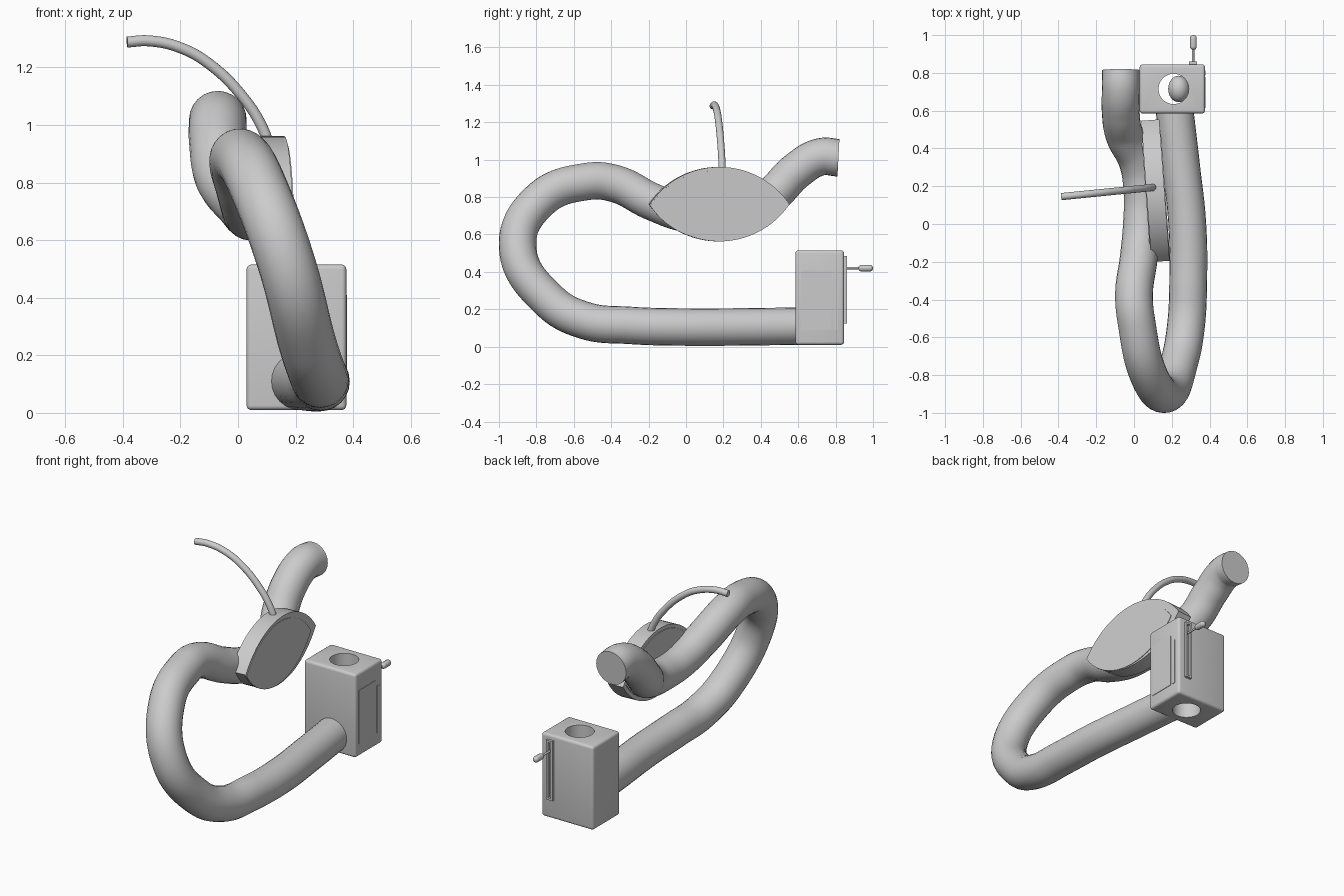
import bpy, bmesh, math
from mathutils import Matrix, Vector

if "Cube" in bpy.data.objects:
    bpy.data.objects.remove(bpy.data.objects["Cube"])


def activate(ob):
    bpy.ops.object.select_all(action='DESELECT')
    ob.select_set(True)
    bpy.context.view_layer.objects.active = ob


def smooth(ob, angle=35):
    activate(ob)
    bpy.ops.object.shade_smooth_by_angle(angle=math.radians(angle))


def tube(name, pts, radius):
    cu = bpy.data.curves.new(name, 'CURVE')
    cu.dimensions = '3D'
    cu.bevel_depth = radius
    cu.bevel_resolution = 10
    cu.resolution_u = 14
    cu.use_fill_caps = True
    sp = cu.splines.new('BEZIER')
    sp.bezier_points.add(len(pts) - 1)
    for bp, p in zip(sp.bezier_points, pts):
        bp.co = p
        bp.handle_left_type = bp.handle_right_type = 'AUTO'
    ob = bpy.data.objects.new(name, cu)
    bpy.context.collection.objects.link(ob)
    activate(ob)
    bpy.ops.object.convert(target='MESH')
    ob = bpy.context.object
    smooth(ob)
    return ob


def box(name, lo, hi, bevel=0.0):
    lo, hi = Vector(lo), Vector(hi)
    bpy.ops.mesh.primitive_cube_add(size=1, location=(lo + hi) / 2)
    ob = bpy.context.object
    ob.name = name
    ob.scale = hi - lo
    bpy.ops.object.transform_apply(location=False, rotation=False, scale=True)
    if bevel:
        m = ob.modifiers.new('bevel', 'BEVEL')
        m.width, m.segments = bevel, 4
    return ob


def lens(name, centre, half_len, half_h, x0, x1, turn):
    # two circular arcs meeting in points, extruded along x
    r = (half_len ** 2 + half_h ** 2) / (2 * half_h)
    a = math.asin(half_len / r)
    n = 32
    arc = []
    for i in range(n):
        t = -a + 2 * a * i / n
        arc.append((r * math.sin(t), r * math.cos(t) - (r - half_h)))
    outline = arc + [(-y, -z) for y, z in arc]
    bm = bmesh.new()
    face = bm.faces.new([bm.verts.new((x0, y, z)) for y, z in outline])
    ext = bmesh.ops.extrude_face_region(bm, geom=[face])
    verts = [v for v in ext['geom'] if isinstance(v, bmesh.types.BMVert)]
    bmesh.ops.translate(bm, verts=verts, vec=(x1 - x0, 0, 0))
    bmesh.ops.recalc_face_normals(bm, faces=bm.faces)
    me = bpy.data.meshes.new(name)
    bm.to_mesh(me)
    bm.free()
    ob = bpy.data.objects.new(name, me)
    bpy.context.collection.objects.link(ob)
    ob.matrix_world = Matrix.Translation(centre) @ Matrix.Rotation(turn, 4, 'Z')
    smooth(ob)
    return ob


def ellipsoid(name, centre, scale):
    bpy.ops.mesh.primitive_uv_sphere_add(segments=32, ring_count=16, radius=1, location=centre)
    ob = bpy.context.object
    ob.name = name
    ob.scale = scale
    smooth(ob, 60)


# Thick looping pipe
tube("main_pipe", [
    (0.215, 0.60, 0.11), (0.25, 0.30, 0.106), (0.282, 0.0, 0.105), (0.287, -0.30, 0.114),
    (0.275, -0.54, 0.14), (0.24, -0.73, 0.245), (0.165, -0.90, 0.53), (0.07, -0.78, 0.785),
    (0.015, -0.53, 0.883), (0.0, -0.38, 0.872), (0.025, -0.18, 0.775), (0.042, 0.0, 0.712),
    (0.045, 0.17, 0.70), (0.02, 0.33, 0.73), (-0.05, 0.47, 0.82), (-0.07, 0.59, 0.94),
    (-0.07, 0.72, 1.015), (-0.07, 0.815, 1.01)], 0.1)

# Pointed oval plate with inlays on both faces
turn = math.radians(4.2)
lens("oval_plate", (0.113, 0.176, 0.762), 0.375, 0.199, -0.048, 0.048, turn)
lens("front_inlay", (0.115, 0.148, 0.755), 0.345, 0.185, 0.04, 0.052, turn)
lens("back_inlay", (0.113, 0.176, 0.762), 0.345, 0.178, -0.052, -0.04, turn)

# Thin curved stem
stem = [(-0.385, 1.288), (-0.31, 1.292), (-0.2, 1.268), (-0.1, 1.212), (0.02, 1.093),
        (0.085, 0.99), (0.113, 0.91)]
tube("curved_stem", [(x, 0.145 + (x + 0.385) * 0.1, z) for x, z in stem], 0.019)

# Housing with a vertical through hole
housing = box("housing", (0.03, 0.585, 0.01), (0.376, 0.845, 0.515), 0.016)
bpy.ops.mesh.primitive_cylinder_add(vertices=64, radius=0.08, depth=1, location=(0.21, 0.715, 0.26))
cutter = bpy.context.object
cutter.name = "hole_cutter"
m = housing.modifiers.new('hole', 'BOOLEAN')
m.object, m.solver = cutter, 'EXACT'
activate(housing)
for mod in list(housing.modifiers):
    bpy.ops.object.modifier_apply(modifier=mod.name)
bpy.data.objects.remove(cutter)
smooth(housing)

# Rounded piece inside the hole
ellipsoid("inner_float", (0.237, 0.715, 0.24), (0.056, 0.07, 0.06))

# Side panels
box("side_door", (0.36, 0.615, 0.088), (0.379, 0.777, 0.41))
box("side_strip", (0.36, 0.785, 0.088), (0.379, 0.812, 0.37))

# Slotted lever guide on the back
for side, x in (("left", 0.292), ("right", 0.322)):
    box("guide_rail_" + side, (x, 0.84, 0.125), (x + 0.012, 0.86, 0.485))
for side, z in (("bottom", 0.125), ("top", 0.473)):
    box("guide_end_" + side, (0.304, 0.84, z), (0.322, 0.86, z + 0.012))

# Lever
tube("lever_rod", [(0.313, 0.83, 0.42), (0.313, 0.94, 0.42)], 0.006)
knob = box("lever_knob", (0.296, 0.922, 0.402), (0.332, 1.0, 0.438), 0.0175)
knob.modifiers['bevel'].segments = 6
smooth(knob, 60)
